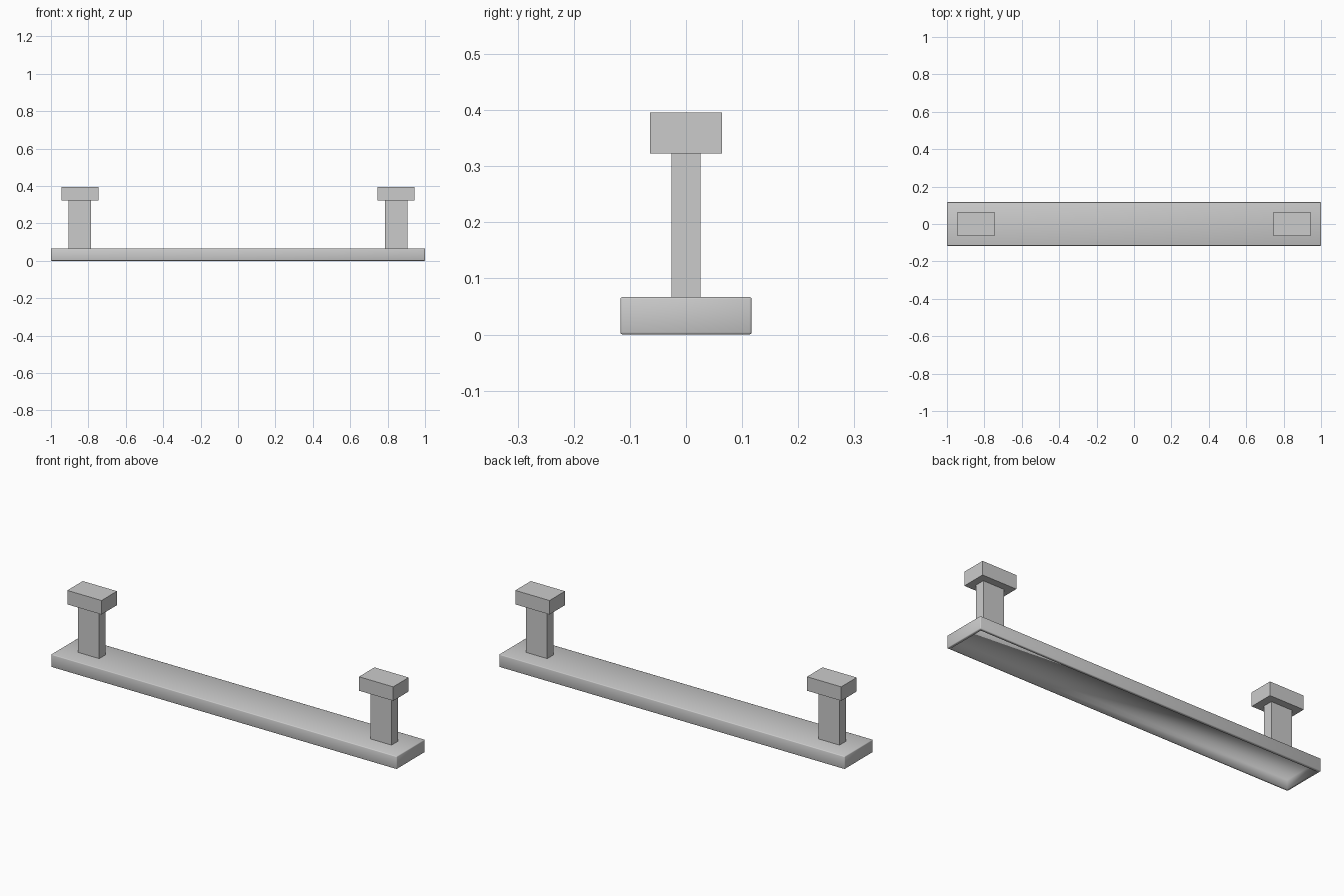
import bpy, bmesh
from mathutils import Vector

if "Cube" in bpy.data.objects:
    bpy.data.objects.remove(bpy.data.objects["Cube"])

grey = bpy.data.materials.new("light grey")
grey.diffuse_color = (0.6, 0.6, 0.6, 1)
grey.use_nodes = True
grey.node_tree.nodes["Principled BSDF"].inputs["Base Color"].default_value = grey.diffuse_color


def box(name, x, y, z, edit=None):
    """Box spanning the given (min, max) ranges."""
    bm = bmesh.new()
    bmesh.ops.create_cube(bm, size=1)
    for v in bm.verts:
        v.co = Vector([r[0] if c < 0 else r[1] for c, r in zip(v.co, (x, y, z))])
    if edit:
        edit(bm)
    me = bpy.data.meshes.new(name)
    bm.to_mesh(me)
    bm.free()
    me.materials.append(grey)
    ob = bpy.data.objects.new(name, me)
    bpy.context.collection.objects.link(ob)
    return ob


def hollow_underside(bm):
    # soften outer edges, then sink a tray into the bottom
    bmesh.ops.bevel(bm, geom=bm.edges[:], offset=0.004, segments=2,
                    profile=0.5, affect='EDGES')
    bm.normal_update()
    bottom = max((f for f in bm.faces if f.normal.z < -0.9), key=lambda f: f.calc_area())
    bmesh.ops.inset_region(bm, faces=[bottom], thickness=0.013)
    bmesh.ops.inset_region(bm, faces=[bottom], thickness=0.004, depth=-0.045)
    for f in bm.faces:
        f.smooth = True


# long bar with a hollow underside
box("grip_bar", (-1, 1), (-0.117, 0.117), (0, 0.067), hollow_underside)

# posts and mounting blocks at both ends
for side, label in ((-1, "left"), (1, "right")):
    def span(a, b):
        return tuple(sorted((side * a, side * b)))
    box(label + "_post", span(0.785, 0.907), (-0.026, 0.026), (0.06, 0.324))
    box(label + "_mount", span(0.745, 0.943), (-0.064, 0.064), (0.323, 0.396))
